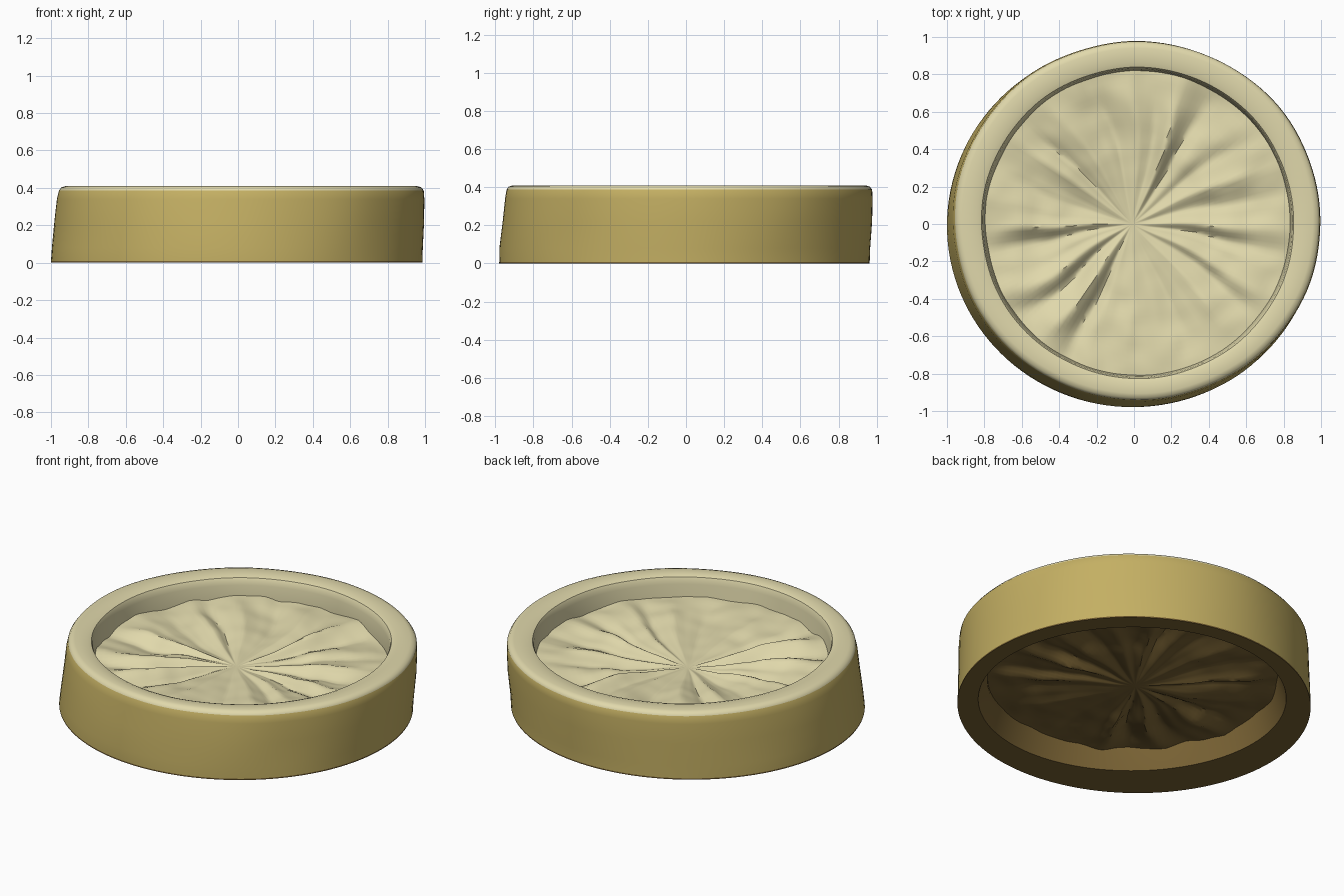
import bpy, bmesh, math
from mathutils import Vector, noise

if "Cube" in bpy.data.objects:
    bpy.data.objects.remove(bpy.data.objects["Cube"])

SEG = 128


def material(name, rgb):
    m = bpy.data.materials.new(name)
    m.diffuse_color = (*rgb, 1)
    m.use_nodes = True
    m.node_tree.nodes["Principled BSDF"].inputs["Base Color"].default_value = m.diffuse_color
    return m


MATERIALS = [material("cream", (0.75, 0.69, 0.41)),
             material("golden tan", (0.55, 0.43, 0.125)),
             material("dark brown", (0.19, 0.122, 0.034))]


def finish(name, bm, angle):
    bmesh.ops.recalc_face_normals(bm, faces=bm.faces)
    mesh = bpy.data.meshes.new(name)
    bm.to_mesh(mesh)
    bm.free()
    for m in MATERIALS:
        mesh.materials.append(m)
    ob = bpy.data.objects.new(name, mesh)
    bpy.context.collection.objects.link(ob)
    bpy.ops.object.select_all(action='DESELECT')
    ob.select_set(True)
    bpy.context.view_layer.objects.active = ob
    bpy.ops.object.shade_smooth_by_angle(angle=math.radians(angle))


# Leaning ring: (radius x, radius y, centre x, centre y, z, material of next band)
PROFILE = [
    (0.993, 0.971, -0.007, -0.008, 0.00, 2),
    (0.993, 0.971, -0.007, -0.008, 0.008, 1),
    (0.992, 0.971, -0.004, -0.006, 0.08, 1),
    (0.988, 0.967, 0.007, 0.006, 0.22, 1),
    (0.983, 0.962, 0.015, 0.014, 0.34, 1),
    (0.976, 0.957, 0.019, 0.017, 0.387, 0),
    (0.964, 0.945, 0.019, 0.017, 0.403, 0),
    (0.940, 0.922, 0.019, 0.017, 0.410, 0),
    (0.860, 0.855, 0.020, 0.009, 0.408, 0),
    (0.836, 0.832, 0.020, 0.006, 0.400, 0),
    (0.828, 0.825, 0.020, 0.005, 0.385, 0),
    (0.824, 0.821, 0.020, 0.005, 0.360, 0),
    (0.806, 0.806, 0.020, 0.005, 0.21, 2),
    (0.815, 0.810, 0.025, 0.020, 0.14, 2),
    (0.832, 0.826, 0.045, 0.038, 0.00, 2),
]
bm = bmesh.new()
rings = []
for k, (rx, ry, cx, cy, z, _) in enumerate(PROFILE):
    ring = []
    for i in range(SEG):
        a = 2 * math.pi * i / SEG
        w = 1
        if z > 0.01:  # slight hand-made unevenness
            w += 0.006 * noise.noise(Vector((2.5 * math.cos(a), 2.5 * math.sin(a), 3 * z)))
        if k == len(PROFILE) - 1:  # the lower opening is a little oval
            w -= 0.035 * math.sin(2 * a)
        ring.append(bm.verts.new((cx + rx * w * math.cos(a), cy + ry * w * math.sin(a), z)))
    rings.append(ring)
for k, row in enumerate(PROFILE):
    a, b = rings[k], rings[(k + 1) % len(rings)]
    for i in range(SEG):
        j = (i + 1) % SEG
        bm.faces.new((a[i], a[j], b[j], b[i])).material_index = row[5]
finish("rim_ring", bm, 40)

# Creases of the floor: angle in degrees, half width, height (negative = groove)
CREASES = [(66, 9, 0.05), (56, 7, -0.025), (88, 10, 0.02), (105, 7, -0.02), (125, 10, 0.025),
           (149, 8, 0.03), (140, 5, -0.02), (165, 8, -0.02), (182, 6, 0.03), (189, 6, -0.025),
           (208, 7, 0.03), (218, 6, -0.03), (232, 8, 0.045), (243, 6, -0.03), (268, 9, 0.015),
           (290, 8, -0.015), (310, 9, 0.02), (332, 8, 0.025), (325, 5, -0.015), (357, 7, 0.03),
           (349, 5, -0.02), (12, 6, -0.02), (24, 7, 0.03), (38, 6, -0.02)]


def floor_height(t, a, x, y):
    deg = math.degrees(a)
    h = 0.24 + 0.045 * t ** 1.3
    bend = 9 * noise.noise(Vector((x * 2, y * 2, 7)))
    rise = min(1, max(0, (t - 0.04) / 0.5))
    swell = rise * (1 - 0.75 * max(0, t - 0.72) / 0.28)
    widen = 1 + 0.08 / (t + 0.1)
    for ca, w, amp in CREASES:
        w *= widen
        d = abs((deg + bend - ca + 180) % 360 - 180)
        if d < w:
            h += amp * swell * (1 - d / w) ** 1.2
    h += 0.022 * min(1, 2 * t) * noise.noise(Vector((x * 4, y * 4, 1)))
    h += 0.008 * min(1, 2 * t) * noise.noise(Vector((x * 9, y * 9, 4)))
    return h


# Crumpled floor with matching creases on both sides
N, ROWS = 180, 28
bm = bmesh.new()
layers = []
for drop, mat in ((0.0, 0), (0.12, 2)):
    centre = bm.verts.new((-0.01, 0, 0.24 - drop))
    prev = None
    for k in range(1, ROWS + 1):
        t = k / ROWS
        cx, cy = -0.01 + 0.03 * t, 0.005 * t
        row = []
        for i in range(N):
            a = 2 * math.pi * i / N
            r = 0.825 * t
            x, y = cx + r * math.cos(a), cy + r * math.sin(a)
            row.append(bm.verts.new((x, y, floor_height(t, a, x, y) - drop)))
        for i in range(N):
            j = (i + 1) % N
            if prev:
                f = bm.faces.new((prev[i], row[i], row[j], prev[j]))
            else:
                f = bm.faces.new((centre, row[i], row[j]))
            f.material_index = mat
        prev = row
    layers.append(prev)
top, low = layers
for i in range(N):
    j = (i + 1) % N
    bm.faces.new((top[i], low[i], low[j], top[j])).material_index = 2
finish("creased_floor", bm, 50)
